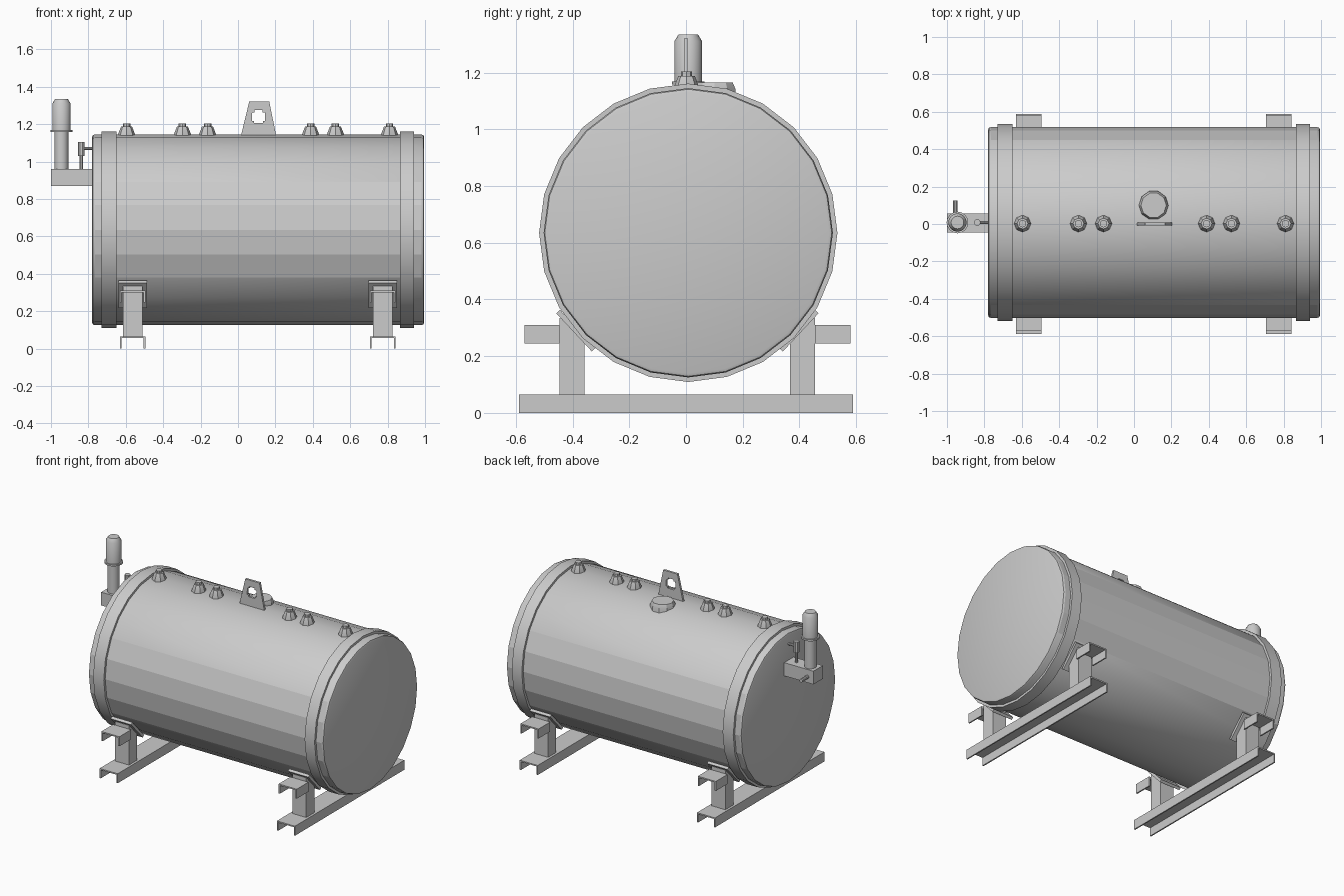
import bpy, bmesh
from math import radians, sin, cos, pi
from mathutils import Matrix, Vector

cube = bpy.data.objects.get("Cube")
if cube:
    bpy.data.objects.remove(cube, do_unlink=True)

steel = bpy.data.materials.new("grey_steel")
steel.use_nodes = True
GREY = (0.6, 0.6, 0.6, 1)
steel.diffuse_color = GREY
steel.node_tree.nodes["Principled BSDF"].inputs["Base Color"].default_value = GREY

MID_Y, MID_Z = 0.008, 0.635   # tank axis
TANK_R = 0.51


def finish(name, bm, smooth=False):
    bmesh.ops.recalc_face_normals(bm, faces=bm.faces)
    mesh = bpy.data.meshes.new(name)
    bm.to_mesh(mesh)
    bm.free()
    mesh.materials.append(steel)
    obj = bpy.data.objects.new(name, mesh)
    bpy.context.collection.objects.link(obj)
    if smooth:
        mesh.shade_smooth()
        mesh.set_sharp_from_angle(angle=radians(32))
    return obj


def lathe(name, profile, origin, sides, axis="Z", closed=False):
    """Spin (radius, height) points round an axis through origin."""
    bm = bmesh.new()
    turn = {"Z": Matrix(), "X": Matrix.Rotation(pi / 2, 4, "Y"),
            "Y": Matrix.Rotation(-pi / 2, 4, "X")}[axis]
    loops = []
    for r, h in profile:
        ring = []
        for i in range(sides):
            a = 2 * pi * i / sides
            ring.append(bm.verts.new(Vector(origin) + turn @ Vector((r * cos(a), r * sin(a), h))))
        loops.append(ring)
    pairs = list(zip(loops, loops[1:]))
    if closed:
        pairs.append((loops[-1], loops[0]))
    else:
        bm.faces.new(loops[0])
        bm.faces.new(loops[-1])
    for a, b in pairs:
        for i in range(sides):
            j = (i + 1) % sides
            bm.faces.new((a[i], a[j], b[j], b[i]))
    return finish(name, bm, True)


def box(name, lo, hi, tilt=None):
    lo, hi = Vector(lo), Vector(hi)
    bm = bmesh.new()
    bmesh.ops.create_cube(bm, size=1)
    bmesh.ops.scale(bm, vec=hi - lo, verts=bm.verts)
    if tilt is not None:
        bmesh.ops.rotate(bm, matrix=Matrix.Rotation(tilt, 3, "X"), verts=bm.verts)
    bmesh.ops.translate(bm, vec=(lo + hi) / 2, verts=bm.verts)
    return finish(name, bm)


def channel(name, x, half, z0, z1, y0, y1, t=0.009):
    """Downward-open channel running along y."""
    inner = half - t
    pts = [(-half, z0), (-half, z1), (half, z1), (half, z0),
           (inner, z0), (inner, z1 - t), (-inner, z1 - t), (-inner, z0)]
    bm = bmesh.new()
    base = bm.faces.new([bm.verts.new((x + px, y0, pz)) for px, pz in pts])
    out = bmesh.ops.extrude_face_region(bm, geom=[base], use_keep_orig=True)
    moved = [v for v in out["geom"] if isinstance(v, bmesh.types.BMVert)]
    bmesh.ops.translate(bm, vec=(0, y1 - y0, 0), verts=moved)
    return finish(name, bm)


# Tank shell with softened rims; the middle side strips stay faceted
R = TANK_R
shell = lathe("tank_shell", [(R - 0.014, -0.78), (R - 0.004, -0.776), (R, -0.765),
                             (R, 0.98), (R - 0.004, 0.991), (R - 0.014, 0.995)],
              (0, MID_Y, MID_Z), 24, "X")
for face in shell.data.polygons:
    if abs(face.center.z - MID_Z) < 0.27 and abs(face.normal.x) < 0.1:
        face.use_smooth = False

# Raised bands near both ends
for name, x0, x1 in (("right_band", -0.73, -0.65), ("left_band", 0.865, 0.94)):
    lathe(name, [(R - 0.01, x0), (R + 0.016, x0), (R + 0.016, x1), (R - 0.01, x1)],
          (0, MID_Y, MID_Z), 24, "X", closed=True)

# Supports: skid, posts, step brackets and saddle pads
for end, x in (("right", -0.563), ("left", 0.774)):
    channel(end + "_skid", x, 0.068, 0, 0.065, -0.589, 0.589)
    for side, s in (("front", -1), ("back", 1)):
        tag = f"{end}_{side}"

        def ys(a, b):
            return sorted((MID_Y * 0.6 + s * a, MID_Y * 0.6 + s * b))

        y0, y1 = ys(0.362, 0.45)
        box(tag + "_post", (x - 0.052, y0, 0.06), (x + 0.052, y1, 0.335))
        y0, y1 = ys(0.45, 0.575)
        channel(tag + "_bracket", x, 0.068, 0.245, 0.31, y0, y1)
        yc = MID_Y * 0.6 + s * 0.393
        box(tag + "_saddle_pad", (x - 0.077, yc - 0.092, 0.281), (x + 0.077, yc + 0.092, 0.299),
            tilt=s * radians(47))

# Top fittings
for i, x in enumerate((-0.596, -0.297, -0.163, 0.388, 0.521, 0.81)):
    lathe(f"top_fitting_{i + 1}", [(0.045, 1.13), (0.045, 1.147), (0.029, 1.188),
                                   (0.02, 1.188), (0.02, 1.203)], (x, 0.002, 0), 8)

# Filler hatch
lathe("filler_hatch", [(0.079, 1.07), (0.079, 1.14), (0.068, 1.165)], (0.105, 0.1, 0), 10)

# Lifting lug with a rounded window
bm = bmesh.new()
outer = [bm.verts.new((x, 0, z)) for x, z in
         ((0.015, 1.135), (0.205, 1.135), (0.167, 1.32), (0.06, 1.32))]
inner = [bm.verts.new((x, 0, z)) for x, z in
         ((0.073, 1.205), (0.146, 1.205), (0.143, 1.275), (0.077, 1.275))]
for i in range(4):
    j = (i + 1) % 4
    bm.faces.new((outer[i], outer[j], inner[j], inner[i]))
bmesh.ops.bevel(bm, geom=inner, offset=0.012, segments=2, affect="VERTICES")
lug = finish("lifting_lug", bm)
plate = lug.modifiers.new("thickness", "SOLIDIFY")
plate.thickness = 0.015
plate.offset = 0

# End box with pump column, valve and drain
PUMP_X = -0.944
box("control_box", (-1.0, -0.045, 0.87), (-0.77, 0.056, 0.96))
lathe("pump_column", [(0.037, 0.955), (0.037, 1.16)], (PUMP_X, MID_Y, 0), 16)
lathe("pump_flange", [(0.058, 1.157), (0.058, 1.168)], (PUMP_X, MID_Y, 0), 16)
lathe("pump_motor", [(0.049, 1.165), (0.049, 1.31), (0.034, 1.335)], (PUMP_X, MID_Y, 0), 16)
lathe("valve_stem", [(0.009, 0.955), (0.009, 1.035)], (-0.838, MID_Y, 0), 10)
lathe("valve_body", [(0.018, 1.03), (0.018, 1.105)], (-0.838, MID_Y, 0), 10)
lathe("valve_pipe", [(0.008, -0.838), (0.008, -0.77)], (0, MID_Y, 1.07), 10, "X")
lathe("drain_pipe", [(0.012, 0.04), (0.012, 0.125)], (-0.955, 0, 0.91), 10, "Y")
